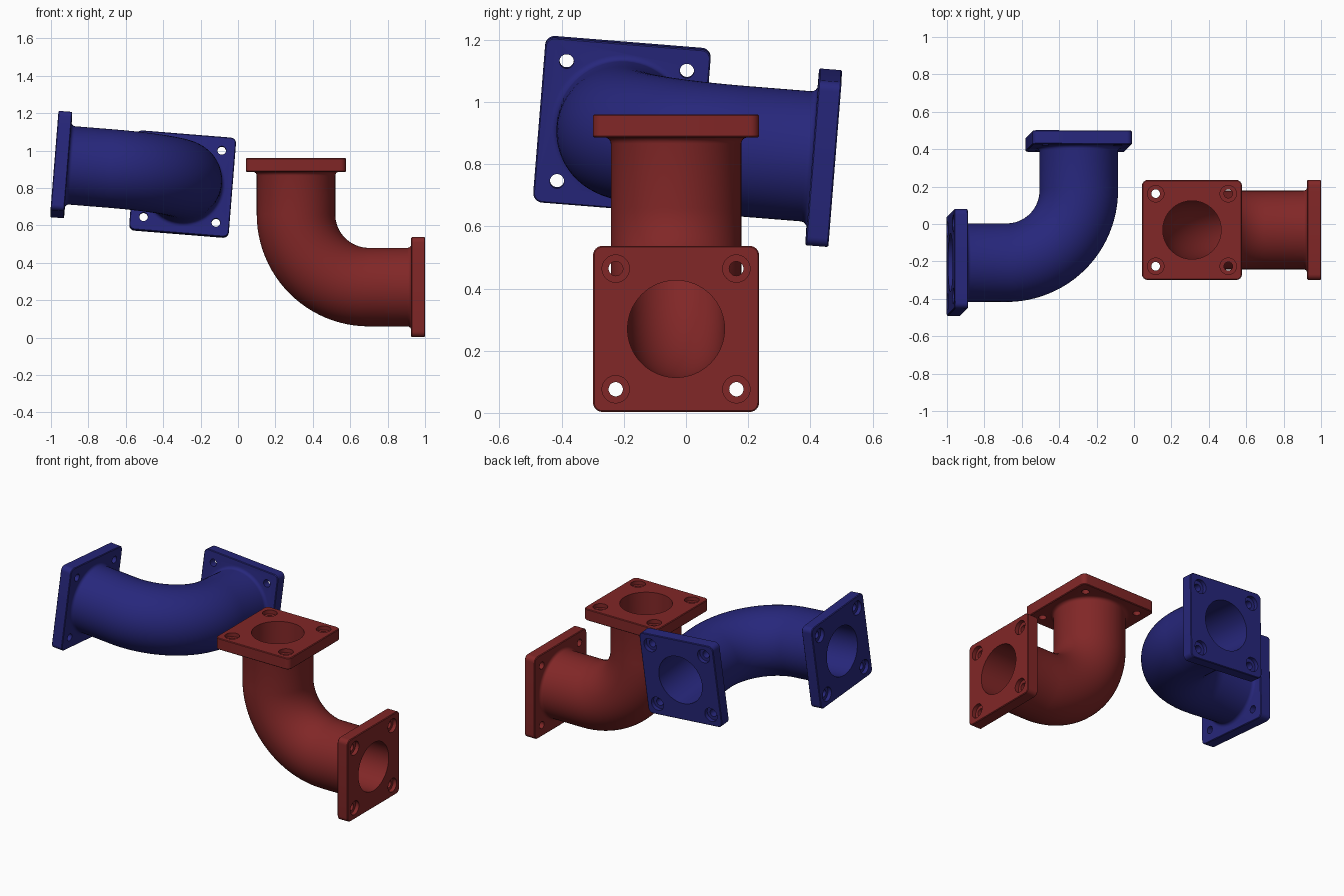
import bpy, bmesh, math
from mathutils import Matrix, Vector

if "Cube" in bpy.data.objects:
    bpy.data.objects.remove(bpy.data.objects["Cube"])

BEND = 0.39             # bend radius of the centre line
LEG = 0.69              # corner of centre lines to flange face
BACK = 0.616            # corner to back of flange
PIPE, BORE = 0.21, 0.156
HALF, CORNER = 0.267, 0.03
BOLT = 0.194
SWAP = Matrix(((0, 0, 1, 0), (0, 1, 0, 0), (1, 0, 0, 0), (0, 0, 0, 1)))


def skin(bm, rings):
    """Closed solid through a list of equal-length point rings."""
    vs = [[bm.verts.new(p) for p in ring] for ring in rings]
    n = len(vs[0])
    for a, b in zip(vs, vs[1:]):
        for i in range(n):
            j = (i + 1) % n
            bm.faces.new((a[i], a[j], b[j], b[i]))
    bm.faces.new(vs[0][::-1])
    bm.faces.new(vs[-1])


def elbow(bm, ends, sides=64, steps=24):
    """Swept 90 degree pipe; ends = (distance from corner, radius), outermost first."""
    rows = [(0.0, d - BEND, r) for d, r in ends]
    r0 = ends[-1][1]
    rows += [(math.pi / 2 * i / steps, 0.0, r0) for i in range(steps + 1)]
    rows += [(math.pi / 2, d - BEND, r) for d, r in reversed(ends)]
    rings = []
    for t, d, r in rows:
        out = Vector((-math.sin(t), 0, -math.cos(t)))
        along = Vector((math.cos(t), 0, math.sin(t)))
        p = Vector((BEND, 0, BEND)) + out * BEND + along * d
        if t == math.pi / 2:
            p = Vector((0, 0, BEND + d))
        rings.append([p + r * (math.cos(u) * out + math.sin(u) * Vector((0, 1, 0)))
                      for u in (2 * math.pi * k / sides for k in range(sides))])
    skin(bm, rings)


def rounded_square(x, inset):
    pts = []
    c = HALF - CORNER
    for q in range(4):
        m = math.radians(45 + 90 * q)
        cy, cz = math.copysign(c, math.cos(m)), math.copysign(c, math.sin(m))
        for k in range(7):
            a = math.radians(90 * q + 15 * k)
            r = CORNER - inset
            pts.append((x, cy + r * math.cos(a), cz + r * math.sin(a)))
    return pts


def circle(x, y, z, r, n=32):
    return [(x, y + r * math.cos(2 * math.pi * k / n), z + r * math.sin(2 * math.pi * k / n))
            for k in range(n)]


def both_ends(bm, rings):
    """Same solid on the x leg and, mirrored, on the z leg."""
    skin(bm, rings)
    skin(bm, [[SWAP @ Vector(p) for p in ring] for ring in rings])


def to_object(bm, name):
    bmesh.ops.recalc_face_normals(bm, faces=bm.faces)
    me = bpy.data.meshes.new(name)
    bm.to_mesh(me)
    bm.free()
    ob = bpy.data.objects.new(name, me)
    bpy.context.collection.objects.link(ob)
    return ob


# outer pipe with a small fillet running into each flange
bm = bmesh.new()
F = 0.02
fillet = [(BACK - F + F * math.sin(a), PIPE + F * (1 - math.cos(a)))
          for a in (math.radians(d) for d in (90, 67.5, 45, 22.5, 0))]
elbow(bm, [(BACK + 0.03, PIPE + F)] + fillet)
pipe = to_object(bm, "pipe_blank")

# square flanges with a fine edge chamfer
bm = bmesh.new()
E = 0.004
both_ends(bm, [rounded_square(BACK, E), rounded_square(BACK + E, 0),
               rounded_square(LEG - E, 0), rounded_square(LEG, E)])
flanges = to_object(bm, "flange_blank")

# bore and counterbored bolt holes
bm = bmesh.new()
elbow(bm, [(LEG + 0.05, BORE)])
for sy in (-1, 1):
    for sz in (-1, 1):
        y, z = sy * BOLT, sz * BOLT
        both_ends(bm, [circle(BACK - 0.012, y, z, 0.023), circle(LEG - 0.025, y, z, 0.023),
                       circle(LEG - 0.025, y, z, 0.044), circle(LEG + 0.05, y, z, 0.044)])
cutter = to_object(bm, "cutter")

for helper, op in ((flanges, 'UNION'), (cutter, 'DIFFERENCE')):
    m = pipe.modifiers.new(op, 'BOOLEAN')
    m.operation, m.object, m.solver = op, helper, 'EXACT'
bpy.context.view_layer.update()
final = bpy.data.meshes.new_from_object(
    pipe.evaluated_get(bpy.context.evaluated_depsgraph_get()))
for ob in (pipe, flanges, cutter):
    bpy.data.objects.remove(ob)


def place(name, colour_name, colour, matrix):
    me = final.copy()
    me.name = name
    mat = bpy.data.materials.new(colour_name)
    mat.diffuse_color = (*colour, 1)
    mat.use_nodes = True
    mat.node_tree.nodes["Principled BSDF"].inputs["Base Color"].default_value = mat.diffuse_color
    me.materials.clear()
    me.materials.append(mat)
    ob = bpy.data.objects.new(name, me)
    bpy.context.collection.objects.link(ob)
    ob.matrix_world = matrix
    bpy.ops.object.select_all(action='DESELECT')
    ob.select_set(True)
    bpy.context.view_layer.objects.active = ob
    bpy.ops.object.shade_smooth_by_angle(angle=math.radians(30))


# red elbow: legs along +x and +z
place("red_pipe_elbow", "dark red", (0.22, 0.02, 0.02),
      Matrix.Translation((0.31, -0.032, 0.27)))

# blue elbow: legs along -x and +y, tipped slightly
turn = Matrix(((-1, 0, 0, 0), (0, 0, 1, 0), (0, 1, 0, 0), (0, 0, 0, 1)))
tilt = Matrix.Rotation(math.radians(6.5), 4, Vector((-1, 1, 0)))
place("blue_pipe_elbow", "dark blue", (0.02, 0.02, 0.2),
      Matrix.Translation((-0.294, -0.208, 0.873)) @ tilt @ turn)
